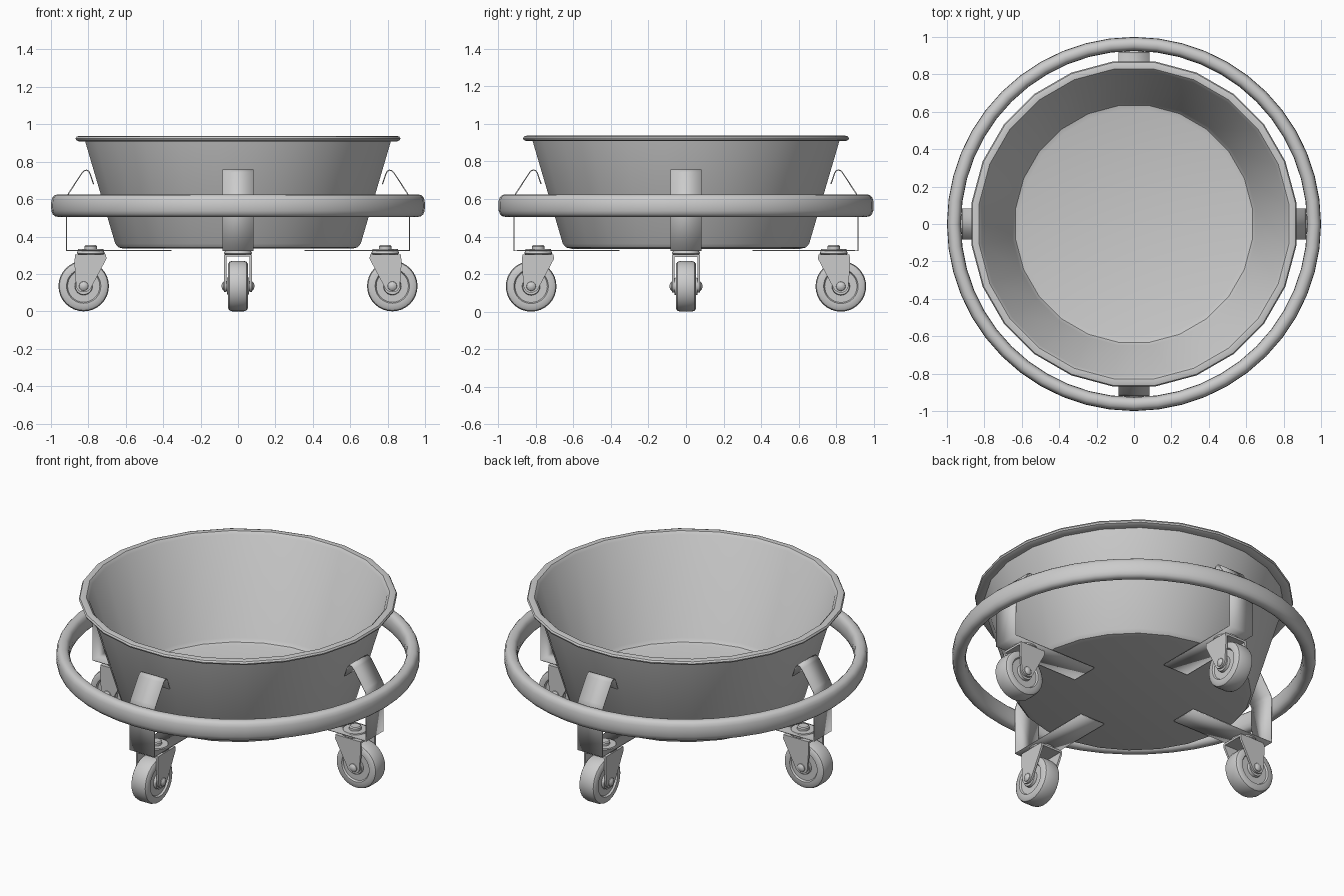
import bpy, bmesh, math
from mathutils import Matrix, Vector

if "Cube" in bpy.data.objects:
    bpy.data.objects.remove(bpy.data.objects["Cube"])


def finish(name, bm, angle=35):
    bmesh.ops.recalc_face_normals(bm, faces=bm.faces[:])
    me = bpy.data.meshes.new(name)
    bm.to_mesh(me)
    bm.free()
    ob = bpy.data.objects.new(name, me)
    bpy.context.collection.objects.link(ob)
    bpy.ops.object.select_all(action='DESELECT')
    ob.select_set(True)
    bpy.context.view_layer.objects.active = ob
    bpy.ops.object.shade_smooth_by_angle(angle=math.radians(angle))
    return ob


def lathe(name, profile, segs, loop=False, matrix=Matrix(), phase=0.0):
    """Revolve (radius, height) points about z; zero-radius points become poles."""
    bm = bmesh.new()
    rings = []
    for r, z in profile:
        n = 1 if r == 0 else segs
        rings.append([bm.verts.new((r * math.cos(phase + math.tau * i / segs),
                                    r * math.sin(phase + math.tau * i / segs), z)) for i in range(n)])
    pairs = list(zip(rings, rings[1:]))
    if loop:
        pairs.append((rings[-1], rings[0]))
    for a, b in pairs:
        for i in range(segs):
            j = (i + 1) % segs
            q = [a[i % len(a)], a[j % len(a)], b[j % len(b)], b[i % len(b)]]
            bm.faces.new(list(dict.fromkeys(q)))
    bm.transform(matrix)
    return finish(name, bm)


def extrude_y(name, points, y0, y1):
    """Prism from an x-z outline."""
    bm = bmesh.new()
    f = bm.faces.new([bm.verts.new((x, y0, z)) for x, z in points])
    new = bmesh.ops.extrude_face_region(bm, geom=[f])['geom']
    bmesh.ops.translate(bm, vec=(0, y1 - y0, 0),
                        verts=[v for v in new if isinstance(v, bmesh.types.BMVert)])
    return finish(name, bm)


# Basin with rolled rim
lathe("basin", [(0, .335), (.615, .335), (.645, .342), (.662, .362), (.824, .908),
                (.858, .908), (.872, .915), (.876, .924), (.870, .934), (.855, .938),
                (.835, .936), (.820, .920), (.654, .372), (.638, .352), (.612, .345), (0, .345)],
      24, phase=math.tau / 48)

# Bumper ring with flattened oval section
ring = []
for i in range(16):
    a = math.tau * i / 16
    c, s = math.cos(a), math.sin(a)
    ring.append((.9625 + .0375 * math.copysign(abs(c) ** .8, c),
                 .565 + .06 * math.copysign(abs(s) ** .8, s)))
lathe("bumper_ring", ring, 48, loop=True)

# One bracket and caster on the +x side, copied around below
parts = []
path = [(.355, .325), (.917, .325), (.917, .610), (.905, .632), (.834, .740), (.824, .751),
        (.811, .755), (.799, .750), (.792, .738), (.772, .680)]
bm = bmesh.new()
rows = [[bm.verts.new((x, y, z)) for y in (-.083, .083)] for x, z in path]
for a, b in zip(rows, rows[1:]):
    bm.faces.new((a[0], a[1], b[1], b[0]))
strap = finish("bracket", bm)
sol = strap.modifiers.new("thickness", 'SOLIDIFY')
sol.thickness = .006
sol.offset = 0
parts.append(strap)

# Wheel with recessed side faces and hub
WX, WZ = .825, .135
axle = Matrix.Translation((WX, 0, WZ)) @ Matrix.Rotation(math.pi / 2, 4, 'X')
half = [(0, .060), (.045, .060), (.048, .044), (.086, .044), (.092, .054),
        (.118, .054), (.130, .046), (.135, .030)]
parts.append(lathe("wheel", half + [(r, -w) for r, w in reversed(half)], 32, matrix=axle))

# Axle bolt with domed ends
half = [(0, .088), (.014, .086), (.024, .078), (.026, .070)]
parts.append(lathe("axle_bolt", half + [(r, -w) for r, w in reversed(half)], 16, matrix=axle))

# Fork cheeks and crown
cheek = [(.705, .305), (.872, .305), (.874, .250), (.866, .140)]
cheek += [(WX + .040 * math.cos(a), WZ + .034 * math.sin(a))
          for a in [math.radians(-d) for d in (15, 45, 75, 105, 135, 160)]]
cheek += [(.704, .280)]
for side, y in (("left", .062), ("right", -.074)):
    parts.append(extrude_y("fork_cheek_" + side, cheek, y, y + .012))
parts.append(extrude_y("fork_crown", [(.705, .292), (.872, .292), (.872, .305), (.705, .305)], -.074, .074))

# Swivel bearing under the bracket, washer and nut above it
stem = Matrix.Translation((.787, 0, 0))
parts.append(lathe("swivel_bearing", [(0, .300), (.062, .300), (.075, .310), (.070, .323), (0, .323)],
                   24, matrix=stem))
parts.append(lathe("stem_washer", [(0, .326), (.070, .326), (.068, .334), (0, .334)], 24, matrix=stem))
parts.append(lathe("stem_nut", [(0, .330), (.034, .330), (.034, .348), (.028, .354), (0, .354)],
                   16, matrix=stem))

# Repeat at 90 degree steps
for k in (1, 2, 3):
    for p in parts:
        c = p.copy()
        c.name = f"{p.name}_{k + 1}"
        c.rotation_euler = (0, 0, k * math.pi / 2)
        bpy.context.collection.objects.link(c)
